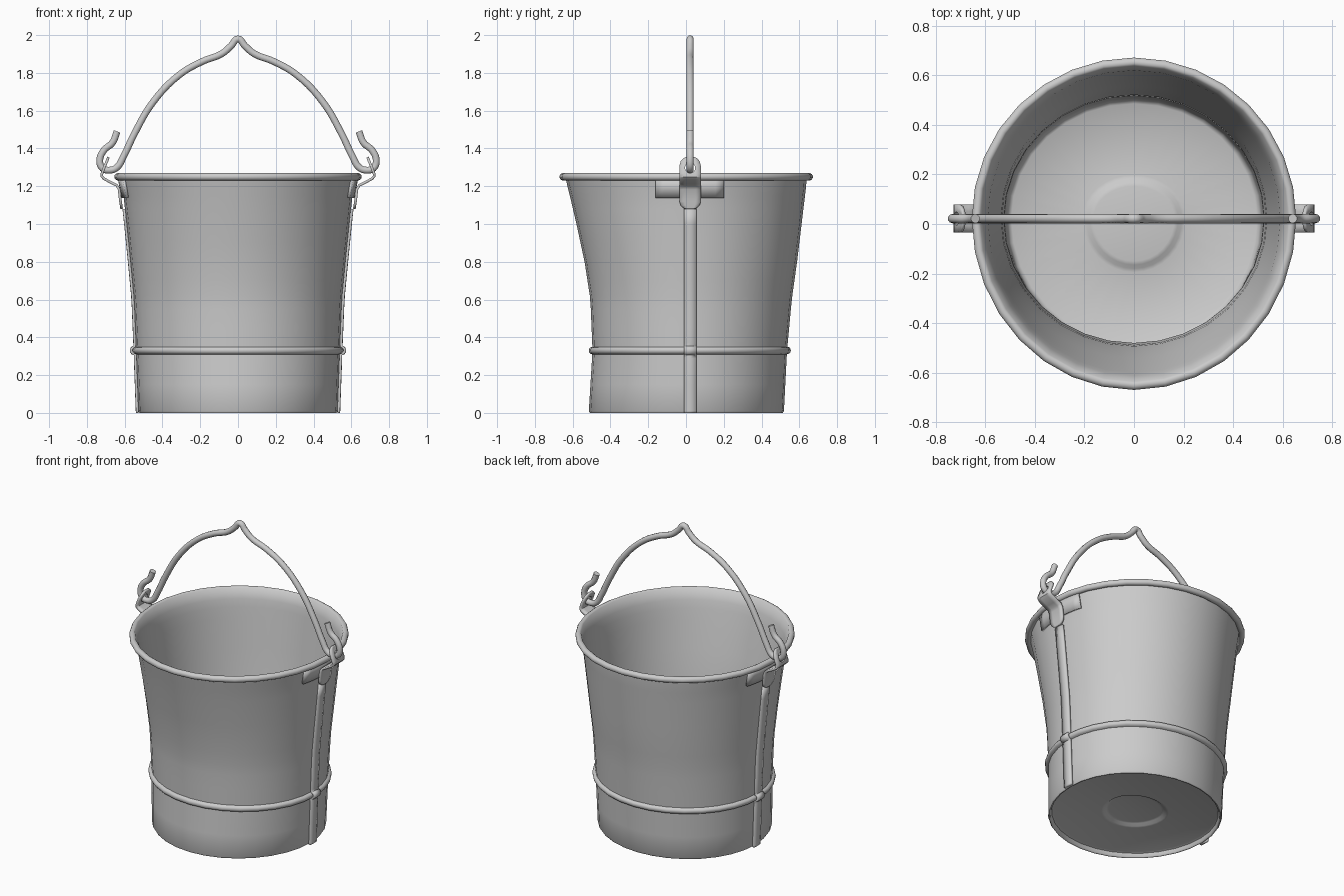
import bpy, math

if "Cube" in bpy.data.objects:
    bpy.data.objects.remove(bpy.data.objects["Cube"])

SEG = 32
CY = 0.022          # handle / bucket axis in y
# wall levels: z, half width in x, front y, back y
LEVELS = [(0, .528, -.515, .518), (.33, .54, -.495, .535), (.6, .551, -.506, .56),
          (.8, .57, -.537, .588), (1.0, .59, -.58, .612), (1.15, .606, -.615, .63),
          (1.25, .625, -.64, .642)]


def wall(z):
    z = min(max(z, 0), 1.25)
    for a, b in zip(LEVELS, LEVELS[1:]):
        if z <= b[0]:
            t = (z - a[0]) / (b[0] - a[0])
            return [a[i] + (b[i] - a[i]) * t for i in (1, 2, 3)]


def bead(z):
    d = (z - .33) / .02
    return .02 * math.sqrt(1 - d * d) if abs(d) < 1 else 0


def ring(z, off, base=None):
    rx, yf, yb = wall(z if base is None else base)
    pts = []
    for i in range(SEG):
        a = 2 * math.pi * i / SEG
        s = math.sin(a)
        ry = (yb - CY if s > 0 else CY - yf) + off
        pts.append(((rx + off) * math.cos(a), CY + ry * s, z))
    return pts


def side_x(y, z):
    rx, yf, yb = wall(z)
    ry = yb - CY if y > CY else CY - yf
    return rx * math.sqrt(1 - ((y - CY) / ry) ** 2)


def make(name, verts, faces, angle=40):
    me = bpy.data.meshes.new(name)
    me.from_pydata(verts, [], faces)
    me.update()
    ob = bpy.data.objects.new(name, me)
    bpy.context.collection.objects.link(ob)
    bpy.ops.object.select_all(action='DESELECT')
    bpy.context.view_layer.objects.active = ob
    ob.select_set(True)
    bpy.ops.object.shade_smooth_by_angle(angle=math.radians(angle))
    return ob


def sheet(name, rows, thick):
    """Bent metal strip from rows of points, on both sides of the bucket."""
    n = len(rows[0])
    verts = [p for r in rows for p in r]
    faces = [(r * n + c, r * n + c + 1, (r + 1) * n + c + 1, (r + 1) * n + c)
             for r in range(len(rows) - 1) for c in range(n - 1)]
    ob = make(name, verts, faces)
    m = ob.modifiers.new("thickness", 'SOLIDIFY')
    m.thickness, m.offset = thick, 0
    return ob


def mirror(ob):
    ob.modifiers.new("mirror", 'MIRROR').merge_threshold = 1e-5


# bucket body: outer wall, rolled rim, inner wall, floor and underside
bead_z = [.31, .314, .322, .33, .338, .346, .35]
mid_z = [.45, .55, .62, .7, .8, .9, 1.0, 1.08, 1.15, 1.2]
outer_z = [.01, .15, .29] + bead_z + [.37] + mid_z
T = .016
rings = [ring(0, -.006)] + [ring(z, bead(z)) for z in outer_z]
for k in range(10):
    a = math.radians(-135 + 30 * k)
    rings.append(ring(1.25 + .02 * math.sin(a), .01 + .02 * math.cos(a), 1.25))
rings += [ring(z, bead(z) - T) for z in reversed(outer_z[1:])]
rings += [ring(.075, -T), ring(.055, -.022), ring(.047, -.035)]
floor = [(.21, 0), (.195, .003), (.18, .015), (.165, .018)]
rings += [ring(.047 + h, r - .53, 0) for r, h in floor]
rings += [ring(.03 + h, r - .53, 0) for r, h in reversed(floor)]
rings += [ring(.03, -.035), ring(.025, -.022), ring(.004, -T), ring(0, -.012)]
verts = [p for r in rings for p in r]
top = len(rings) - 9            # last ring of the upper floor
faces = []
for r in range(len(rings)):
    if r == top:
        continue
    q = (r + 1) % len(rings)
    for i in range(SEG):
        j = (i + 1) % SEG
        faces.append((r * SEG + i, r * SEG + j, q * SEG + j, q * SEG + i))
faces.append([top * SEG + i for i in range(SEG)])
faces.append([(top + 1) * SEG + i for i in reversed(range(SEG))])
make("bucket_body", verts, faces, 50)

# vertical seam strips on both sides
seam_z = [0, .01, .15, .29] + bead_z + [.37] + mid_z[:-2]
mirror(sheet("seam_strip", [[(side_x(y, z) + bead(z) + .006, y, z)
       for y in (CY - .033, CY, CY + .033)] for z in seam_z], .014))

# cross plates under the rim
mirror(sheet("ear_plate", [[(side_x(y, z) + .006, y, z)
       for y in [-.16 + .045 * i for i in range(9)]]
       for z in (1.14, 1.19, 1.235)], .014))

# bent ears with a hole for the handle hook: x, z, half width
ear_path = [(.616, 1.08, .018), (.617, 1.086, .036), (.619, 1.1, .05), (.622, 1.12, .057),
            (.63, 1.185, .057), (.642, 1.205, .057), (.67, 1.218, .057), (.71, 1.24, .057),
            (.721, 1.252, .057), (.72, 1.268, .057), (.706, 1.305, .057),
            (.695, 1.33, .05), (.689, 1.346, .036), (.686, 1.354, .018)]
ear = sheet("handle_ear", [[(x, CY + w * t, z) for t in (-1, -.5, 0, .5, 1)]
                           for x, z, w in ear_path], .014)
bpy.ops.mesh.primitive_cylinder_add(vertices=20, radius=.027, depth=.12,
                                    location=(.71, CY, 1.297), rotation=(0, math.pi / 2, 0))
cutter = bpy.context.object
cutter.name = "ear_hole_cutter"
cutter.hide_render = True
cutter.display_type = 'WIRE'
cut = ear.modifiers.new("hole", 'BOOLEAN')
cut.operation, cut.object, cut.solver = 'DIFFERENCE', cutter, 'EXACT'
mirror(ear)

# wire handle with peaked top and hooked ends
half = [(.035, 1.945), (.085, 1.902), (.19, 1.86), (.31, 1.79), (.45, 1.645), (.55, 1.475),
        (.605, 1.36), (.643, 1.298), (.68, 1.285), (.717, 1.295), (.732, 1.335),
        (.71, 1.39), (.665, 1.43), (.64, 1.49)]
path = [(-x, z) for x, z in reversed(half)] + [(0, 1.98)] + half
cu = bpy.data.curves.new("wire_handle", 'CURVE')
cu.dimensions = '3D'
cu.bevel_depth = .019
cu.bevel_resolution = 3
cu.resolution_u = 5
cu.use_fill_caps = True
sp = cu.splines.new('BEZIER')
sp.bezier_points.add(len(path) - 1)
for bp, (x, z) in zip(sp.bezier_points, path):
    bp.co = (x, CY, z)
    bp.handle_left_type = bp.handle_right_type = 'AUTO'
bpy.context.collection.objects.link(bpy.data.objects.new("wire_handle", cu))
